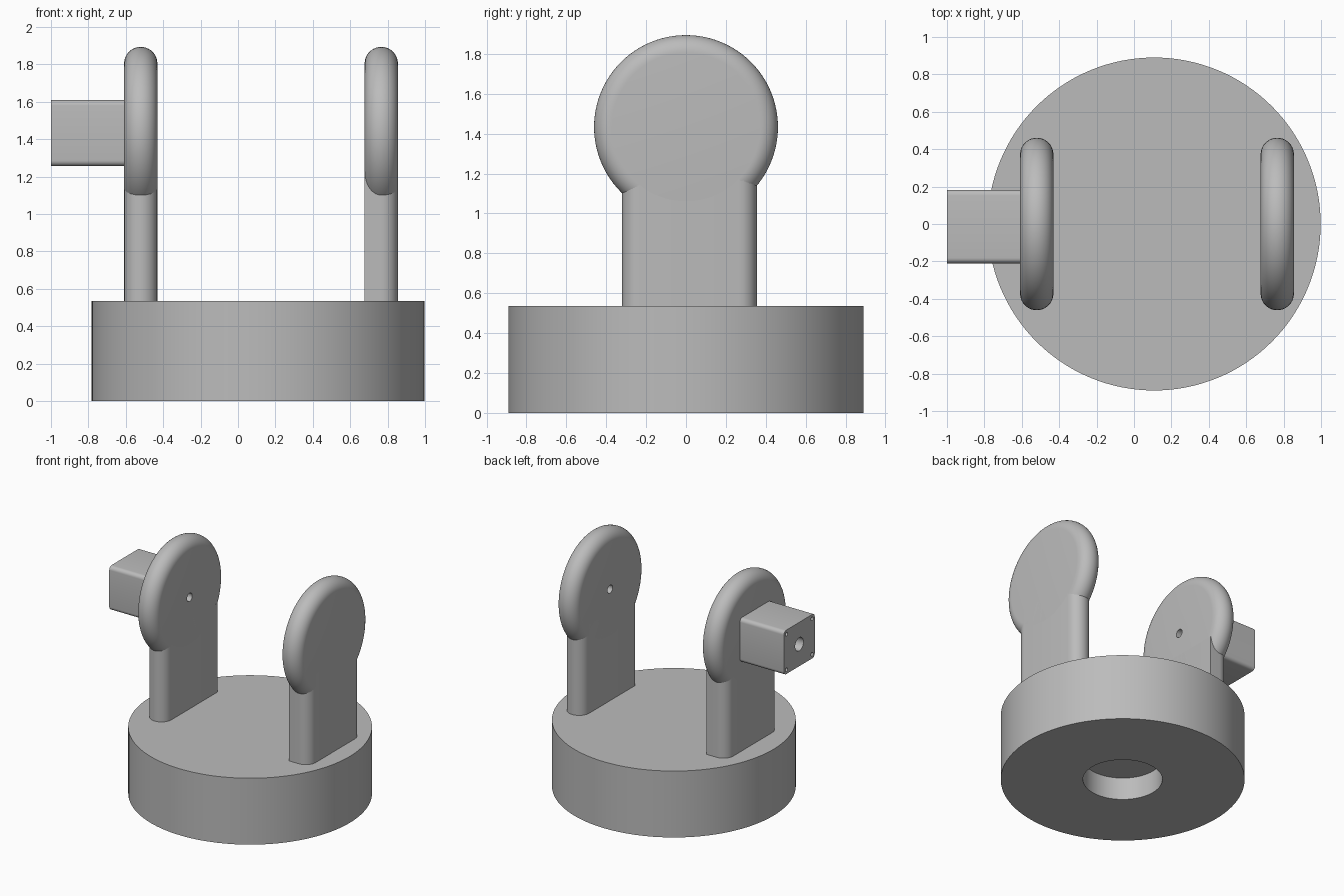
import bpy, bmesh, math
from mathutils import Matrix

if "Cube" in bpy.data.objects:
    bpy.data.objects.remove(bpy.data.objects["Cube"])

GREY = (0.5, 0.5, 0.5, 1)
grey = bpy.data.materials.new("plain grey")
grey.use_nodes = True
grey.diffuse_color = GREY
grey.node_tree.nodes["Principled BSDF"].inputs["Base Color"].default_value = GREY

AXIS_Z = 1.433      # height of the pivot axis
HALF = 0.089        # half thickness of the uprights
RADIUS = 0.461      # radius of the round heads
BASE_X = 0.108


def make(name, bm):
    bmesh.ops.recalc_face_normals(bm, faces=bm.faces)
    mesh = bpy.data.meshes.new(name)
    bm.to_mesh(mesh)
    bm.free()
    ob = bpy.data.objects.new(name, mesh)
    mesh.materials.append(grey)
    bpy.context.collection.objects.link(ob)
    return ob


def cylinder(name, radius, length, centre, axis="Z", sides=32):
    bm = bmesh.new()
    turn = Matrix.Rotation(math.pi / 2, 4, "Y") if axis == "X" else Matrix()
    bmesh.ops.create_cone(bm, cap_ends=True, segments=sides, radius1=radius, radius2=radius,
                          depth=length, matrix=Matrix.Translation(centre) @ turn)
    return make(name, bm)


def cut(ob, cutter):
    """Subtract the cutter, then discard it."""
    cutter.hide_render = True
    mod = ob.modifiers.new("hole", "BOOLEAN")
    mod.operation, mod.solver, mod.object = "DIFFERENCE", "EXACT", cutter
    select(ob)
    bpy.ops.object.modifier_apply(modifier=mod.name)
    bpy.data.objects.remove(cutter)


def select(ob):
    bpy.ops.object.select_all(action="DESELECT")
    ob.select_set(True)
    bpy.context.view_layer.objects.active = ob


def smooth(ob):
    select(ob)
    bpy.ops.object.shade_smooth_by_angle(angle=math.radians(30))


def arc(cx, cy, radius, start, end, steps=12):
    angles = [math.radians(start + (end - start) * i / steps) for i in range(steps + 1)]
    return [(cx + radius * math.cos(a), cy + radius * math.sin(a)) for a in angles]


def extrude(name, points, direction):
    bm = bmesh.new()
    face = bm.faces.new([bm.verts.new(p) for p in points])
    side = bmesh.ops.extrude_face_region(bm, geom=[face])["geom"]
    verts = [v for v in side if isinstance(v, bmesh.types.BMVert)]
    bmesh.ops.translate(bm, verts=verts, vec=direction)
    return make(name, bm)


# Round base with a shallow socket underneath
base = cylinder("base", 0.89, 0.535, (BASE_X, 0, 0.2675), sides=128)
cut(base, cylinder("socket_cutter", 0.29, 0.36, (BASE_X, 0, 0), sides=64))
smooth(base)


def upright(side, x, inner):
    """Round head on a stem; inner is the x direction of the facing side."""
    # Head: disc with a fully rounded rim, spun about the pivot axis
    bm = bmesh.new()
    rim = [(-HALF, 0)] + arc(0, RADIUS - HALF, HALF, 180, 0, 20) + [(HALF, 0)]
    verts = [bm.verts.new((x + u, 0, AXIS_Z + r)) for u, r in rim]
    edges = [bm.edges.new(pair) for pair in zip(verts, verts[1:])]
    bmesh.ops.spin(bm, geom=verts + edges, cent=(x, 0, AXIS_Z), axis=(1, 0, 0),
                   angle=math.tau, steps=96)
    bmesh.ops.remove_doubles(bm, verts=bm.verts, dist=0.0005)
    head = make(side + "_head", bm)
    bore = cylinder("bore_cutter", 0.033, 0.2, (x + inner * HALF, 0, AXIS_Z), "X")
    cut(head, bore)
    smooth(head)

    # Stem: rounded ends, with one inner corner left square
    front, back = -0.32, 0.355
    near = arc(0, front + HALF, HALF, 180, 360)
    far = arc(0, back - HALF, HALF, 0, 180)
    if inner < 0:
        near = [(-HALF, front)] + arc(0, front + HALF, HALF, 270, 360)
    else:
        far = [(HALF, back)] + arc(0, back - HALF, HALF, 90, 180)
    stem = extrude(side + "_stem", [(x + u, y, 0.5) for u, y in near + far], (0, 0, 0.75))
    smooth(stem)


upright("right", -0.52, 1)
upright("left", 0.766, -1)

# Motor block on the outside of the right upright
MY, MZ, HW, HH, R = -0.014, AXIS_Z, 0.197, 0.177, 0.03
outline = []
for sy, sz, start in ((1, 1, 0), (-1, 1, 90), (-1, -1, 180), (1, -1, 270)):
    outline += arc(MY + sy * (HW - R), MZ + sz * (HH - R), R, start, start + 90, 6)
motor = extrude("motor", [(-1, y, z) for y, z in outline], (0.41, 0, 0))
cut(motor, cylinder("shaft_cutter", 0.053, 0.3, (-1, MY, MZ), "X"))
for sy in (-1, 1):
    for sz in (-1, 1):
        spot = (-1, MY + sy * (HW - 0.034), MZ + sz * (HH - 0.034))
        cut(motor, cylinder("screw_cutter", 0.015, 0.1, spot, "X", 16))
smooth(motor)
